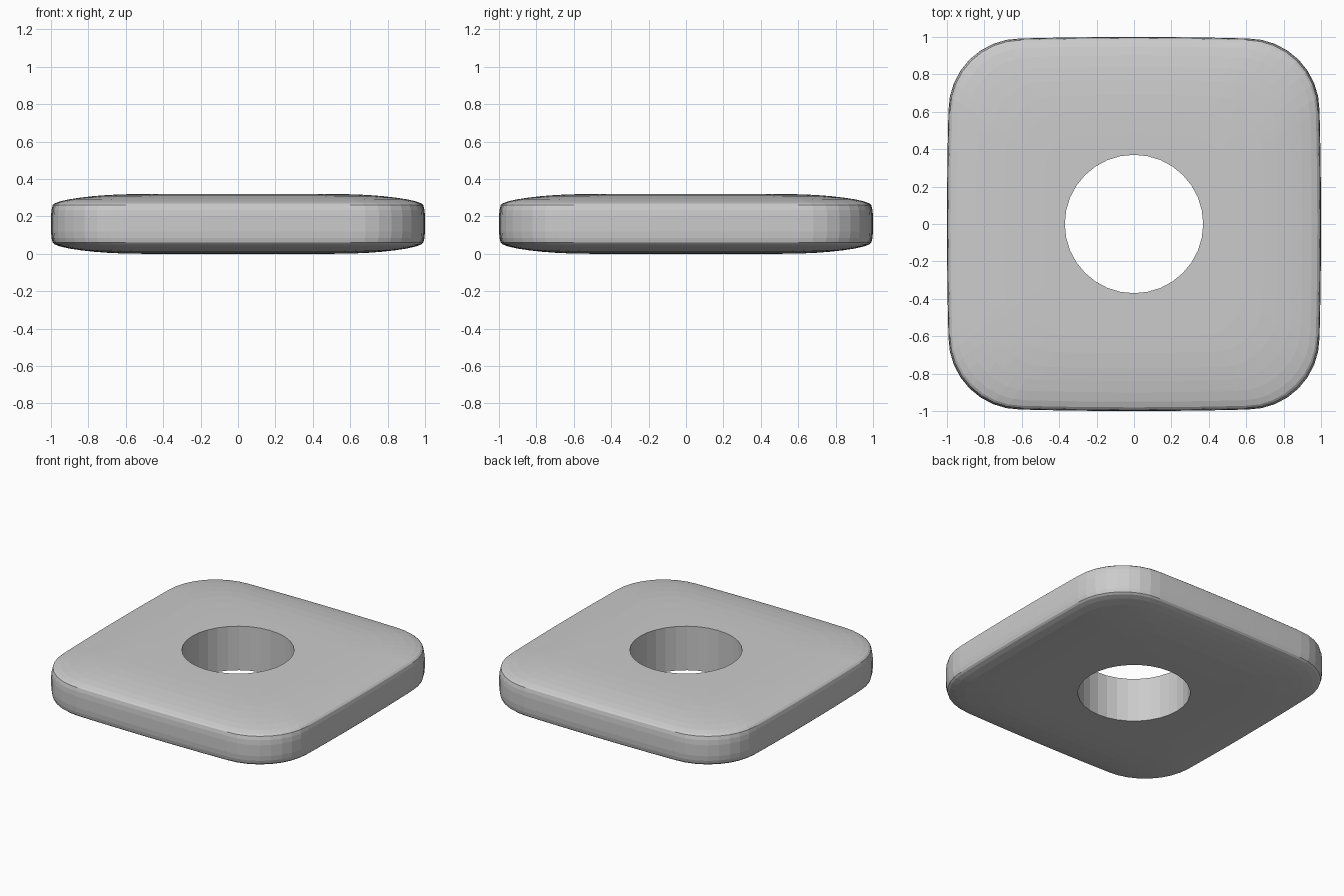
import bpy, bmesh, math

if "Cube" in bpy.data.objects:
    bpy.data.objects.remove(bpy.data.objects["Cube"])

H = 0.32      # plate thickness
CORNER = 0.385


def outline(s):
    """Rounded square of half-width s with slightly bowed sides."""
    r, c = CORNER * s, (0.992 - CORNER) * s
    pts = []
    for q in range(4):
        corner = [(c + r * math.cos(i * math.pi / 16), c + r * math.sin(i * math.pi / 16))
                  for i in range(9)]
        side = [(c * t, s * (1 - 0.008 * t * t)) for t in (0.66, 0.33, 0, -0.33, -0.66)]
        for x, y in corner + side:
            for _ in range(q):
                x, y = -y, x
            pts.append((x, y))
    return pts


# Plate: stacked outlines following a crowned edge profile (half-width, height)
upper = [(1.0, 0.20), (0.997, 0.235), (0.991, 0.26), (0.98, 0.27), (0.95, 0.281),
         (0.90, 0.292), (0.84, 0.301), (0.77, 0.309), (0.69, 0.315), (0.60, 0.3185), (0.48, H)]
profile = [(s, H - z) for s, z in reversed(upper)] + upper

bm = bmesh.new()
rings = [[bm.verts.new((x, y, z)) for x, y in outline(s)] for s, z in profile]
n = len(rings[0])
for a, b in zip(rings, rings[1:]):
    for i in range(n):
        j = (i + 1) % n
        bm.faces.new((a[i], a[j], b[j], b[i]))
bm.faces.new(rings[0][::-1])
bm.faces.new(rings[-1])
mesh = bpy.data.meshes.new("plate")
bm.to_mesh(mesh)
bm.free()
plate = bpy.data.objects.new("plate", mesh)
bpy.context.collection.objects.link(plate)

# Round centre hole
bpy.ops.mesh.primitive_cylinder_add(vertices=32, radius=0.37, depth=1, location=(0, 0, H / 2))
cutter = bpy.context.object
cutter.name = "hole_cutter"
cutter.hide_render = True
bpy.context.view_layer.objects.active = plate
cut = plate.modifiers.new("hole", 'BOOLEAN')
cut.operation = 'DIFFERENCE'
cut.solver = 'EXACT'
cut.object = cutter
bpy.ops.object.modifier_apply(modifier=cut.name)
bpy.data.objects.remove(cutter)
